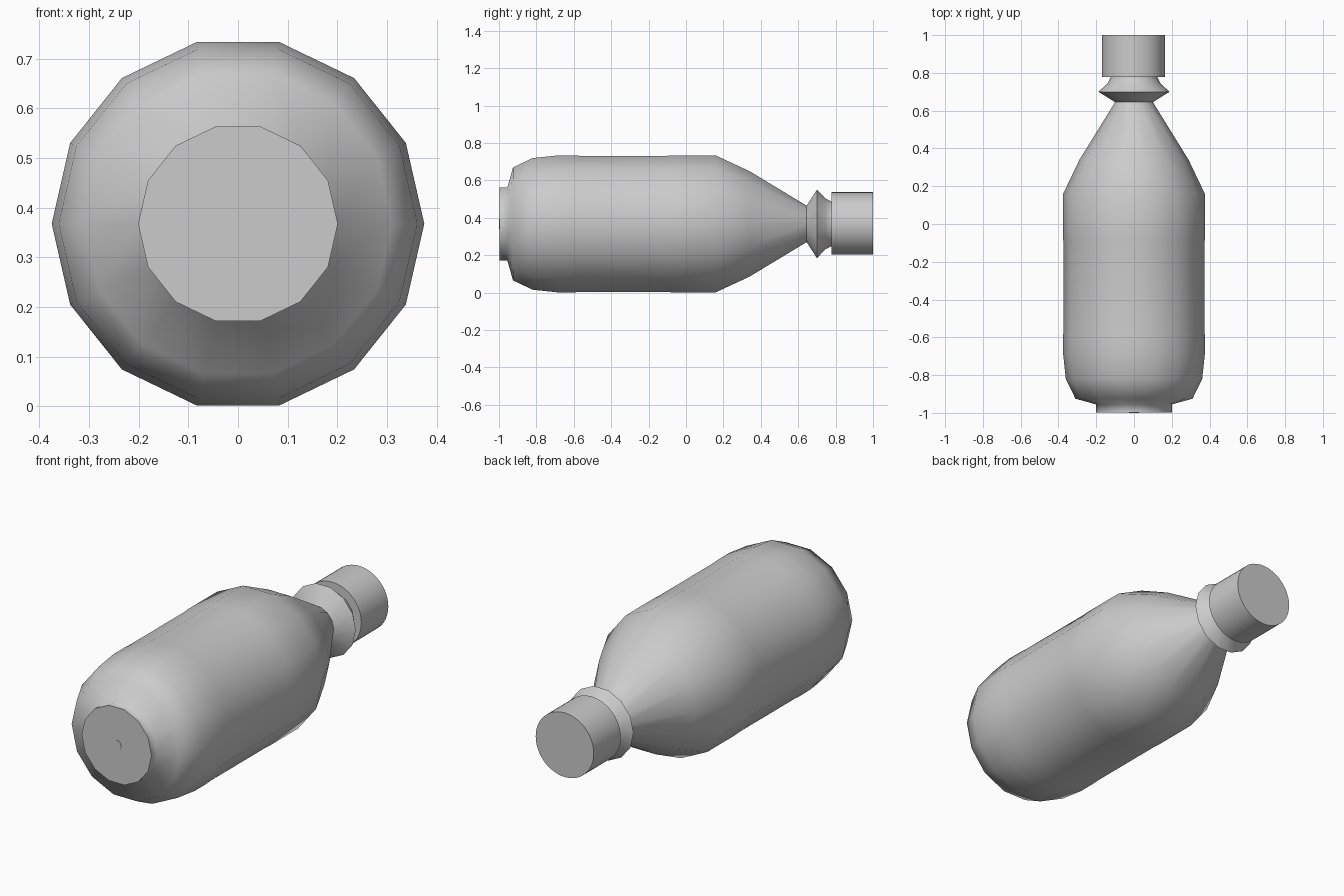
import bpy, bmesh, math

if "Cube" in bpy.data.objects:
    bpy.data.objects.remove(bpy.data.objects["Cube"])

AXIS_Z = 0.3675


def lathe(name, profile, sides, angle=60, x=0.0, z=AXIS_Z):
    """Revolve (y, radius) points around a horizontal axis and cap both ends."""
    bm = bmesh.new()
    rings = []
    for y, r in profile:
        ring = []
        for i in range(sides):
            a = 2 * math.pi * i / sides
            ring.append(bm.verts.new((x + r * math.cos(a), y, z + r * math.sin(a))))
        rings.append(ring)
    for a, b in zip(rings, rings[1:]):
        for i in range(sides):
            j = (i + 1) % sides
            bm.faces.new((a[i], a[j], b[j], b[i]))
    bm.faces.new(rings[0])
    bm.faces.new(rings[-1])
    bmesh.ops.recalc_face_normals(bm, faces=bm.faces)
    mesh = bpy.data.meshes.new(name)
    bm.to_mesh(mesh)
    bm.free()
    obj = bpy.data.objects.new(name, mesh)
    bpy.context.collection.objects.link(obj)
    bpy.ops.object.select_all(action='DESELECT')
    obj.select_set(True)
    bpy.context.view_layer.objects.active = obj
    bpy.ops.object.shade_smooth_by_angle(angle=math.radians(angle))
    return obj


# Bottle body: foot, rounded bottom, barrel, shoulder, neck and collar
lathe("bottle_body", [
    (-0.998, 0.201), (-0.955, 0.201), (-0.925, 0.310), (-0.82, 0.361),
    (-0.69, 0.375), (-0.59, 0.375), (-0.56, 0.373), (-0.11, 0.373),
    (-0.08, 0.375), (0.16, 0.375), (0.34, 0.289), (0.645, 0.100),
    (0.70, 0.188), (0.745, 0.140), (0.775, 0.124), (0.80, 0.122),
], 14, 80)

# Screw cap
lathe("cap", [(0.778, 0.167), (1.0, 0.167)], 48, 40, x=-0.002, z=0.370)

# Small moulding mark in the centre of the base
lathe("base_mark", [(-1.0, 0.027), (-0.99, 0.027)], 32, 40)
